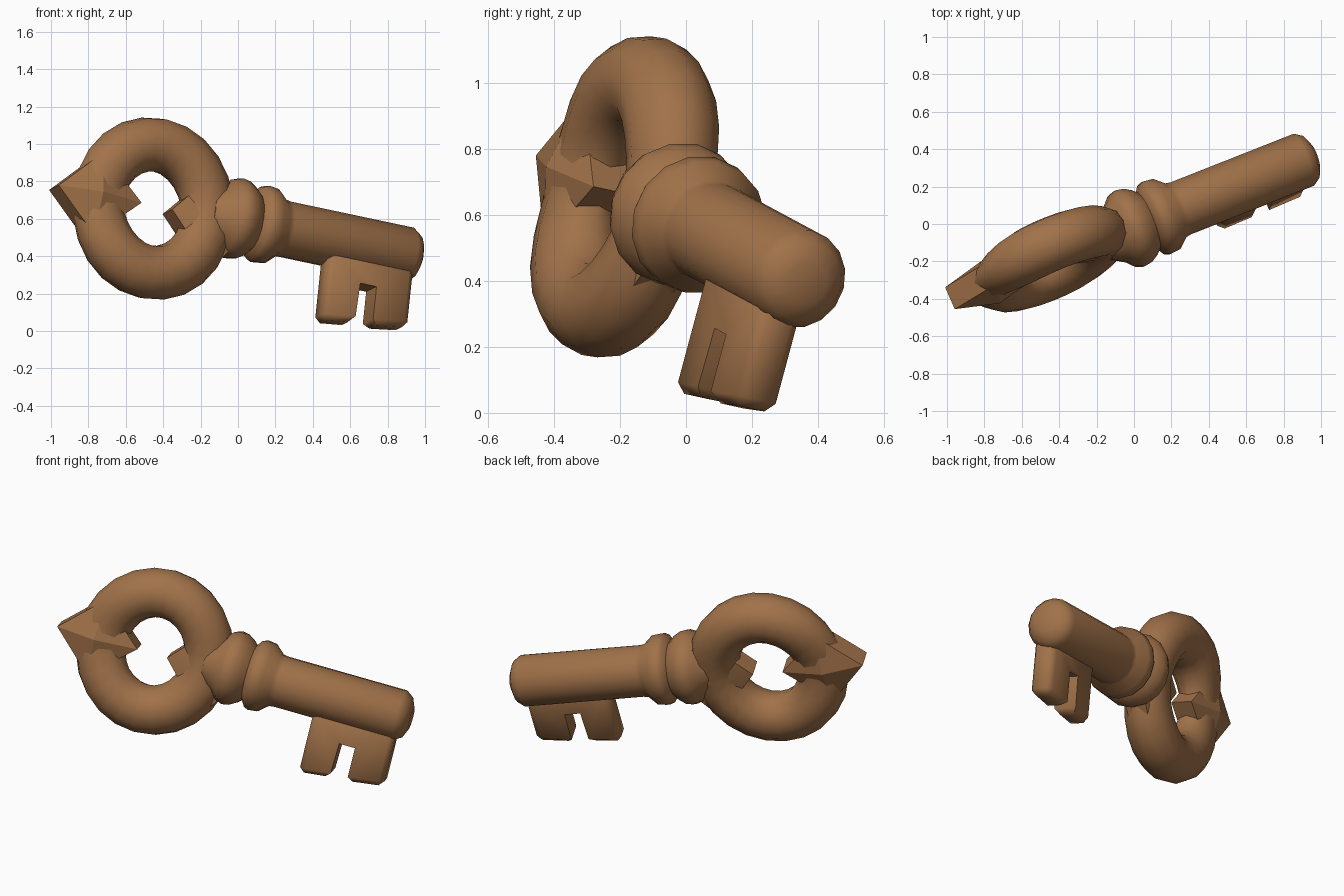
import bpy, bmesh, math
from mathutils import Vector, Matrix

if "Cube" in bpy.data.objects:
    bpy.data.objects.remove(bpy.data.objects["Cube"])

# Key frame: local x along the shaft, local y through the thickness, local z up the bit
d = Vector((1, 0.395, -0.212)).normalized()
w = Vector((0.11, 0.27, 1))
w = (w - d * w.dot(d)).normalized()
n = w.cross(d)
FRAME = Matrix.Translation((0.018, -0.008, 0.594)) @ Matrix((d, n, w)).transposed().to_4x4()

brown = bpy.data.materials.new("warm_brown")
brown.diffuse_color = (0.36, 0.17, 0.068, 1)
brown.use_nodes = True
brown.node_tree.nodes["Principled BSDF"].inputs["Base Color"].default_value = brown.diffuse_color


def finish(name, bm, angle):
    bmesh.ops.recalc_face_normals(bm, faces=bm.faces)
    me = bpy.data.meshes.new(name)
    bm.to_mesh(me)
    bm.free()
    ob = bpy.data.objects.new(name, me)
    bpy.context.collection.objects.link(ob)
    ob.matrix_world = FRAME
    me.materials.append(brown)
    bpy.ops.object.select_all(action='DESELECT')
    ob.select_set(True)
    bpy.context.view_layer.objects.active = ob
    bpy.ops.object.shade_smooth_by_angle(angle=math.radians(angle))
    return ob


def skin(bm, rings, closed):
    """Bridge a list of vertex loops with quads."""
    rows = [[bm.verts.new(p) for p in r] for r in rings]
    m = len(rows[0])
    for i in range(len(rows) - (0 if closed else 1)):
        a, b = rows[i], rows[(i + 1) % len(rows)]
        for j in range(m):
            k = (j + 1) % m
            bm.faces.new((a[j], a[k], b[k], b[j]))
    if not closed:
        bm.faces.new(rows[0])
        bm.faces.new(rows[-1])


def circle(count):
    return [(math.cos(2 * math.pi * i / count), math.sin(2 * math.pi * i / count)) for i in range(count)]


# Shaft with two collar beads, turned from (position, radius) profile
profile = [(-0.2, 0.12), (-0.125, 0.165), (-0.085, 0.207), (-0.045, 0.221), (-0.005, 0.214),
           (0.035, 0.19), (0.062, 0.165), (0.085, 0.2), (0.11, 0.211), (0.165, 0.205),
           (0.22, 0.157), (0.25, 0.152), (0.97, 0.152), (1.015, 0.122), (1.04, 0.065)]
bm = bmesh.new()
skin(bm, [[(s, r * a, r * b) for a, b in circle(16)] for s, r in profile], False)
finish("shaft_and_collars", bm, 50)

# Oval ring handle, thinner where the studs pierce it
BOW, PUSH, DROP, RX, RZ, TUBE = -0.508, 0.014, -0.036, 0.318, 0.352, 0.147


def thickness(c):
    return TUBE * (1 - (0.32 if c < 0 else 0.15) * abs(c) ** 5)


bm = bmesh.new()
skin(bm, [[(BOW + (RX + TUBE * a) * c, PUSH + thickness(c) * b, DROP + (RZ + TUBE * a) * s)
           for a, b in circle(12)] for c, s in circle(24)], True)
finish("ring_handle", bm, 60)

# Faceted diamond studs piercing both sides of the ring: centre, half length each way, half height
for name, cx, left, right, high in (("outer_stud", BOW - 0.345, 0.235, 0.25, 0.23),
                                    ("inner_stud", BOW + 0.345, 0.26, 0.22, 0.28)):
    bm = bmesh.new()
    pts = [(0, 0, 0.125), (0, 0, -0.125)]
    for t in (-0.065, 0.065):
        pts += [(right, 0, t), (-left, 0, t), (0, high, t), (0, -high, t)]
    for x, z, y in pts:
        bm.verts.new((cx + x, PUSH + y, DROP + z))
    bmesh.ops.convex_hull(bm, input=bm.verts)
    finish(name, bm, 25)

# Bit with two teeth, extruded from its outline and bevelled
outline = [(0.487, -0.05), (0.487, -0.472), (0.672, -0.45), (0.68, -0.235),
           (0.775, -0.235), (0.775, -0.445), (0.985, -0.415), (0.985, -0.05)]
bm = bmesh.new()
face = bm.faces.new([bm.verts.new((s, -0.1, z)) for s, z in outline])
ext = bmesh.ops.extrude_face_region(bm, geom=[face])
bmesh.ops.translate(bm, vec=(0, 0.14, 0), verts=[v for v in ext["geom"] if isinstance(v, bmesh.types.BMVert)])
bmesh.ops.recalc_face_normals(bm, faces=bm.faces)
# keep the notch between the teeth crisp
outer = [e for e in bm.edges if not all(0.66 < v.co.x < 0.78 for v in e.verts)
         or all(v.co.z < -0.4 for v in e.verts)]
bmesh.ops.bevel(bm, geom=outer, offset=0.03, segments=1, affect='EDGES', profile=0.5)
finish("bit_teeth", bm, 50)
